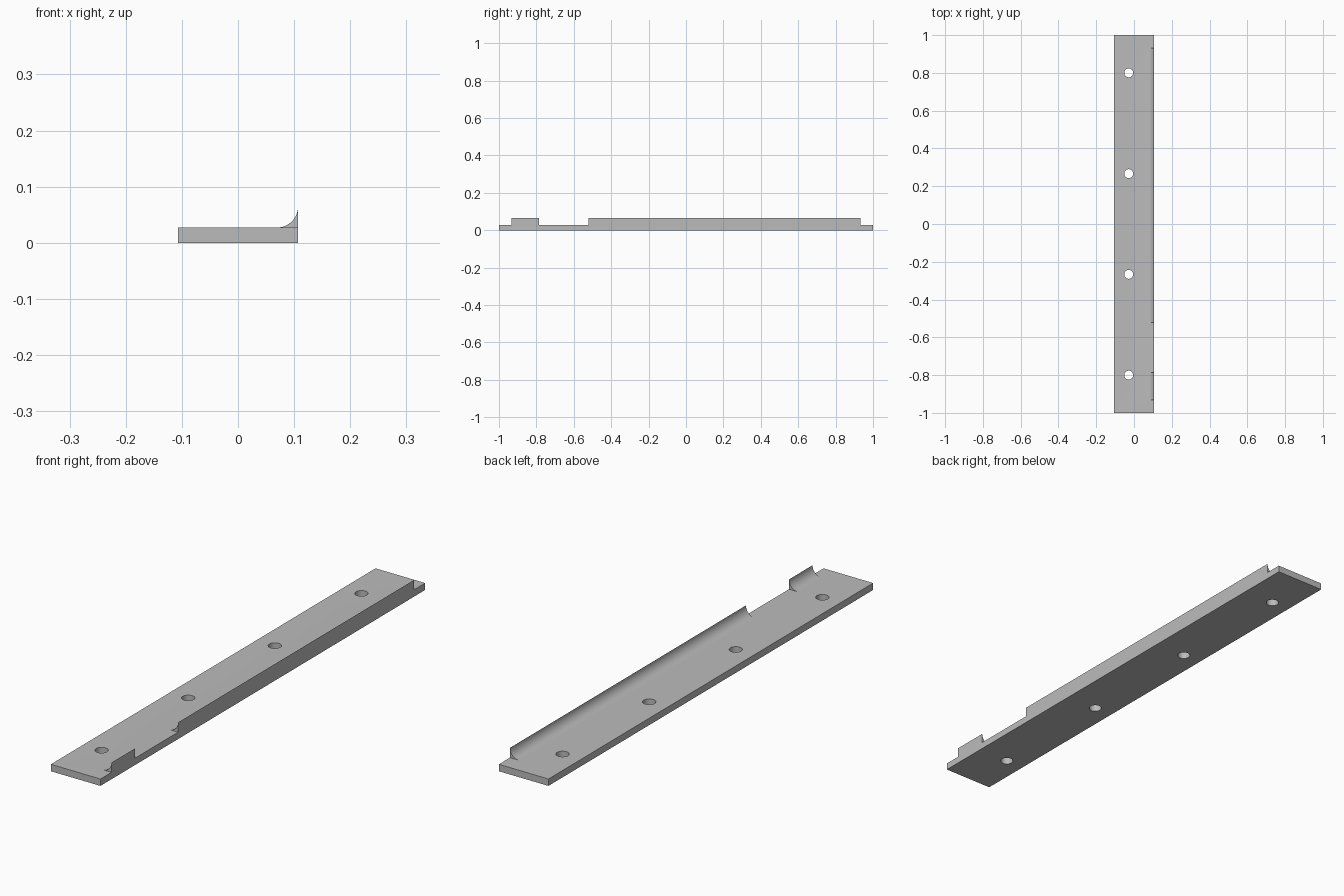
import bpy
import bmesh
from math import cos, sin, pi, radians

cube = bpy.data.objects.get("Cube")
if cube:
    bpy.data.objects.remove(cube)

HALF_W, HALF_L, THICK = 0.107, 1.0, 0.027
RADIUS = 0.038

grey = bpy.data.materials.new("plain grey")
grey.use_nodes = True
colour = (0.5, 0.5, 0.5, 1)
grey.diffuse_color = colour
grey.node_tree.nodes["Principled BSDF"].inputs["Base Color"].default_value = colour


def prism(name, profile, y0, y1):
    """Extrude an x-z profile along y."""
    bm = bmesh.new()
    face = bm.faces.new([bm.verts.new((x, y0, z)) for x, z in profile])
    out = bmesh.ops.extrude_face_region(bm, geom=[face])
    verts = [v for v in out["geom"] if isinstance(v, bmesh.types.BMVert)]
    bmesh.ops.translate(bm, verts=verts, vec=(0, y1 - y0, 0))
    bmesh.ops.recalc_face_normals(bm, faces=bm.faces)
    mesh = bpy.data.meshes.new(name)
    bm.to_mesh(mesh)
    bm.free()
    mesh.materials.append(grey)
    obj = bpy.data.objects.new(name, mesh)
    bpy.context.collection.objects.link(obj)
    return obj


def combine(target, other, operation):
    """Apply a boolean and discard the helper."""
    mod = target.modifiers.new(operation, "BOOLEAN")
    mod.operation, mod.solver, mod.object = operation, "EXACT", other
    bpy.context.view_layer.objects.active = target
    bpy.ops.object.modifier_apply(modifier=mod.name)
    bpy.data.objects.remove(other)


# Flat base plate
plate = prism("mounting_plate", [(-HALF_W, 0), (HALF_W, 0),
              (HALF_W, THICK), (-HALF_W, THICK)], -HALF_L, HALF_L)

# Concave lips along the left edge, rooted inside the plate
arc = [(HALF_W - RADIUS + RADIUS * sin(a), THICK + RADIUS * (1 - cos(a)))
       for a in (i * pi / 40 for i in range(21))]
root = [(HALF_W, THICK / 2), (HALF_W - RADIUS, THICK / 2)]
for y0, y1 in ((-0.932, -0.787), (-0.522, 0.932)):
    combine(plate, prism("lip", arc + root, y0, y1), "UNION")

# Row of four screw holes
for i in range(4):
    bpy.ops.mesh.primitive_cylinder_add(vertices=48, radius=0.0235, depth=0.2,
                                        location=(-0.028, -0.8 + i * 1.6 / 3, 0))
    cutter = bpy.context.object
    cutter.data.materials.append(grey)
    combine(plate, cutter, "DIFFERENCE")

# Merge coplanar faces and smooth only the curved surfaces
bm = bmesh.new()
bm.from_mesh(plate.data)
bmesh.ops.remove_doubles(bm, verts=bm.verts, dist=1e-5)
bmesh.ops.dissolve_limit(bm, angle_limit=radians(0.5),
                         verts=bm.verts, edges=bm.edges)
bm.to_mesh(plate.data)
bm.free()
bpy.ops.object.select_all(action="DESELECT")
plate.select_set(True)
bpy.context.view_layer.objects.active = plate
bpy.ops.object.shade_smooth_by_angle(angle=radians(30))
